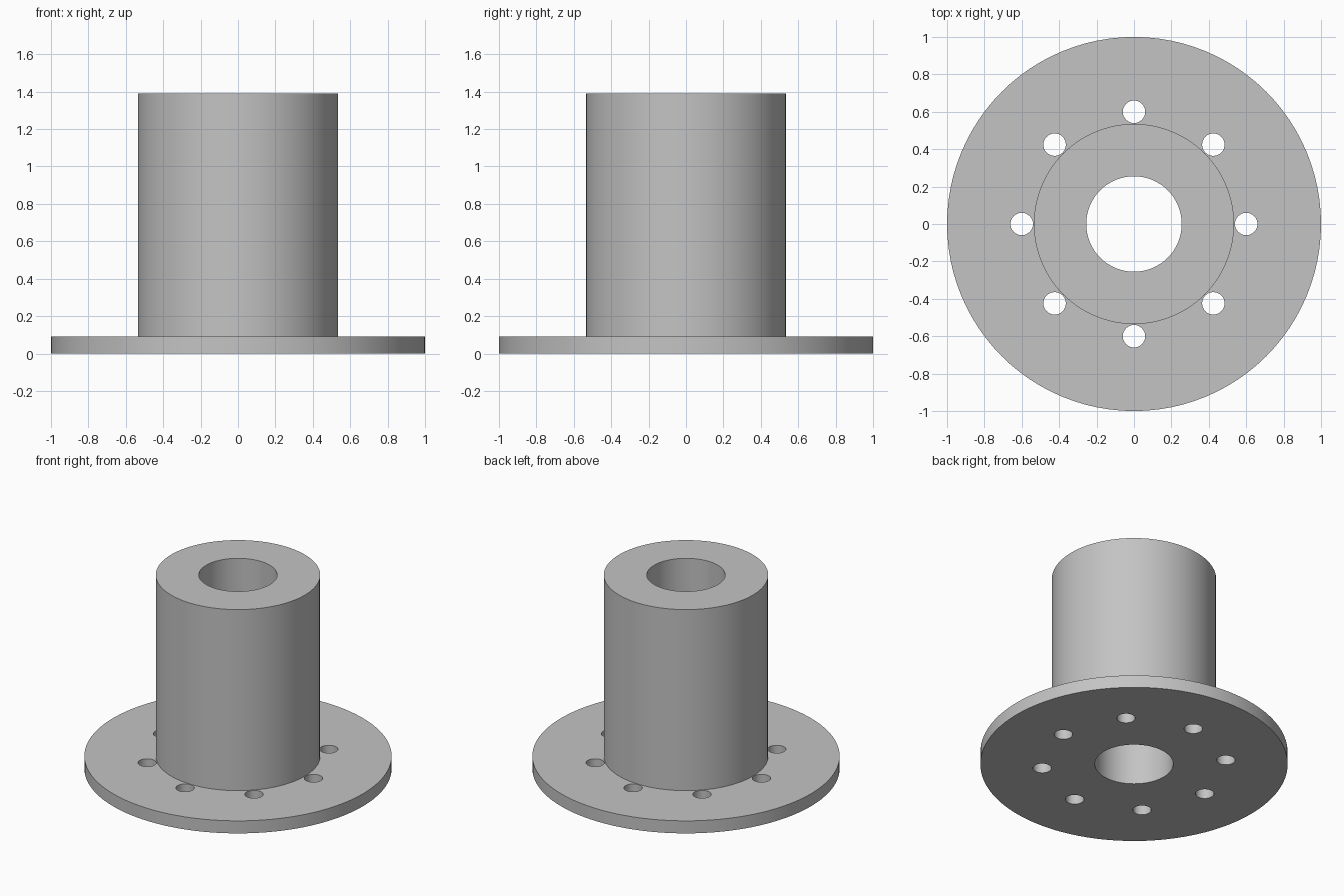
import bpy, bmesh, math
from mathutils import Matrix

cube = bpy.data.objects.get("Cube")
if cube:
    bpy.data.objects.remove(cube, do_unlink=True)

SEGMENTS = 96
BORE_R, HUB_R, FLANGE_R = 0.255, 0.535, 1.0
FLANGE_H, TOTAL_H = 0.09, 1.39
HOLE_R, HOLE_CIRCLE, HOLE_COUNT = 0.06, 0.6, 8

GREY = (0.55, 0.55, 0.55, 1)
metal = bpy.data.materials.new("plain_grey")
metal.use_nodes = True
metal.diffuse_color = GREY
metal.node_tree.nodes["Principled BSDF"].inputs["Base Color"].default_value = GREY


def add_object(name, bm):
    mesh = bpy.data.meshes.new(name)
    bmesh.ops.recalc_face_normals(bm, faces=bm.faces)
    bm.to_mesh(mesh)
    bm.free()
    mesh.materials.append(metal)
    obj = bpy.data.objects.new(name, mesh)
    bpy.context.collection.objects.link(obj)
    return obj


# Flange and hollow hub, turned from one closed profile
profile = [(BORE_R, 0), (FLANGE_R, 0), (FLANGE_R, FLANGE_H),
           (HUB_R, FLANGE_H), (HUB_R, TOTAL_H), (BORE_R, TOTAL_H)]
bm = bmesh.new()
verts = [bm.verts.new((r, 0, z)) for r, z in profile]
edges = [bm.edges.new((v, verts[i - 1])) for i, v in enumerate(verts)]
bmesh.ops.spin(bm, geom=verts + edges, cent=(0, 0, 0), axis=(0, 0, 1),
               angle=math.tau, steps=SEGMENTS, use_merge=True)
bmesh.ops.remove_doubles(bm, verts=bm.verts, dist=0.0001)
flanged_hub = add_object("flanged_hub", bm)

# Ring of bolt hole cutters
bm = bmesh.new()
for i in range(HOLE_COUNT):
    place = (Matrix.Rotation(math.tau * i / HOLE_COUNT, 4, "Z")
             @ Matrix.Translation((HOLE_CIRCLE, 0, FLANGE_H / 2)))
    bmesh.ops.create_cone(bm, cap_ends=True, segments=32, radius1=HOLE_R,
                          radius2=HOLE_R, depth=FLANGE_H * 2, matrix=place)
cutter = add_object("bolt_hole_cutter", bm)
cutter.hide_render = True

# Drill the holes through the flange
drill = flanged_hub.modifiers.new("bolt_holes", "BOOLEAN")
drill.operation = "DIFFERENCE"
drill.solver = "EXACT"
drill.object = cutter
bpy.ops.object.select_all(action="DESELECT")
flanged_hub.select_set(True)
bpy.context.view_layer.objects.active = flanged_hub
bpy.ops.object.modifier_apply(modifier=drill.name)
bpy.data.objects.remove(cutter, do_unlink=True)

# Smooth walls, crisp rims
bpy.ops.object.shade_smooth_by_angle(angle=math.radians(30))
